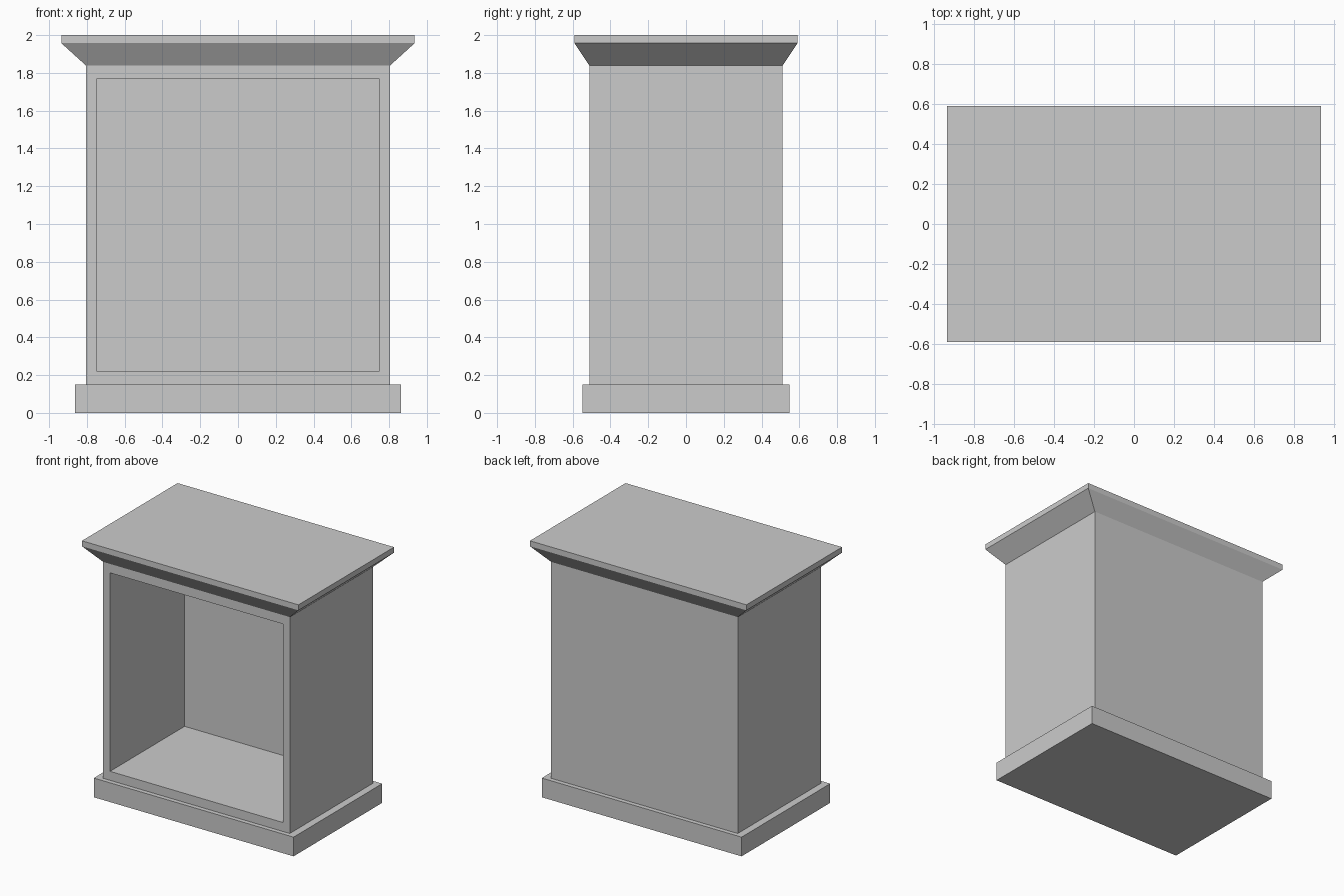
import bpy
import bmesh
from mathutils import Vector

default_cube = bpy.data.objects.get("Cube")
if default_cube:
    bpy.data.objects.remove(default_cube, do_unlink=True)

# Single flat colour
grey = bpy.data.materials.new("light_grey")
grey.use_nodes = True
colour = (0.6, 0.6, 0.6, 1.0)
grey.diffuse_color = colour
grey.node_tree.nodes["Principled BSDF"].inputs["Base Color"].default_value = colour


def make_object(name, bm):
    bmesh.ops.recalc_face_normals(bm, faces=bm.faces)
    mesh = bpy.data.meshes.new(name)
    bm.to_mesh(mesh)
    bm.free()
    mesh.materials.append(grey)
    obj = bpy.data.objects.new(name, mesh)
    bpy.context.collection.objects.link(obj)
    return obj


def stacked_block(sections):
    """Closed solid lofted through rectangles given as (half x, half y, z)."""
    bm = bmesh.new()
    rings = [[bm.verts.new((sx * hx, sy * hy, z))
              for sx, sy in ((-1, -1), (1, -1), (1, 1), (-1, 1))]
             for hx, hy, z in sections]
    bm.faces.new(rings[0])
    bm.faces.new(rings[-1])
    for low, high in zip(rings, rings[1:]):
        for i in range(4):
            j = (i + 1) % 4
            bm.faces.new((low[i], low[j], high[j], high[i]))
    bmesh.ops.recalc_face_normals(bm, faces=bm.faces)
    return bm


# Plinth
make_object("plinth", stacked_block([(0.863, 0.547, 0), (0.863, 0.547, 0.15)]))

# Cabinet body with a deep open front
half_x, half_y, bottom, top = 0.806, 0.512, 0.15, 1.84
body = stacked_block([(half_x, half_y, bottom), (half_x, half_y, top)])
front = min(body.faces, key=lambda f: f.calc_center_median().y)
bmesh.ops.inset_region(body, faces=[front], thickness=0.06)
centre = front.calc_center_median()
for v in front.verts:
    v.co.x = 0.747 if v.co.x > 0 else -0.747
    v.co.z = centre.z + (0.775 if v.co.z > centre.z else -0.775)
result = bmesh.ops.extrude_discrete_faces(body, faces=[front])
for v in result["faces"][0].verts:
    v.co += Vector((0, 0.92, 0))
make_object("cabinet_body", body)

# Flared cornice with a flat top slab
make_object("cornice", stacked_block([
    (half_x, half_y, top), (0.935, 0.59, 1.957), (0.935, 0.59, 2.0)]))
